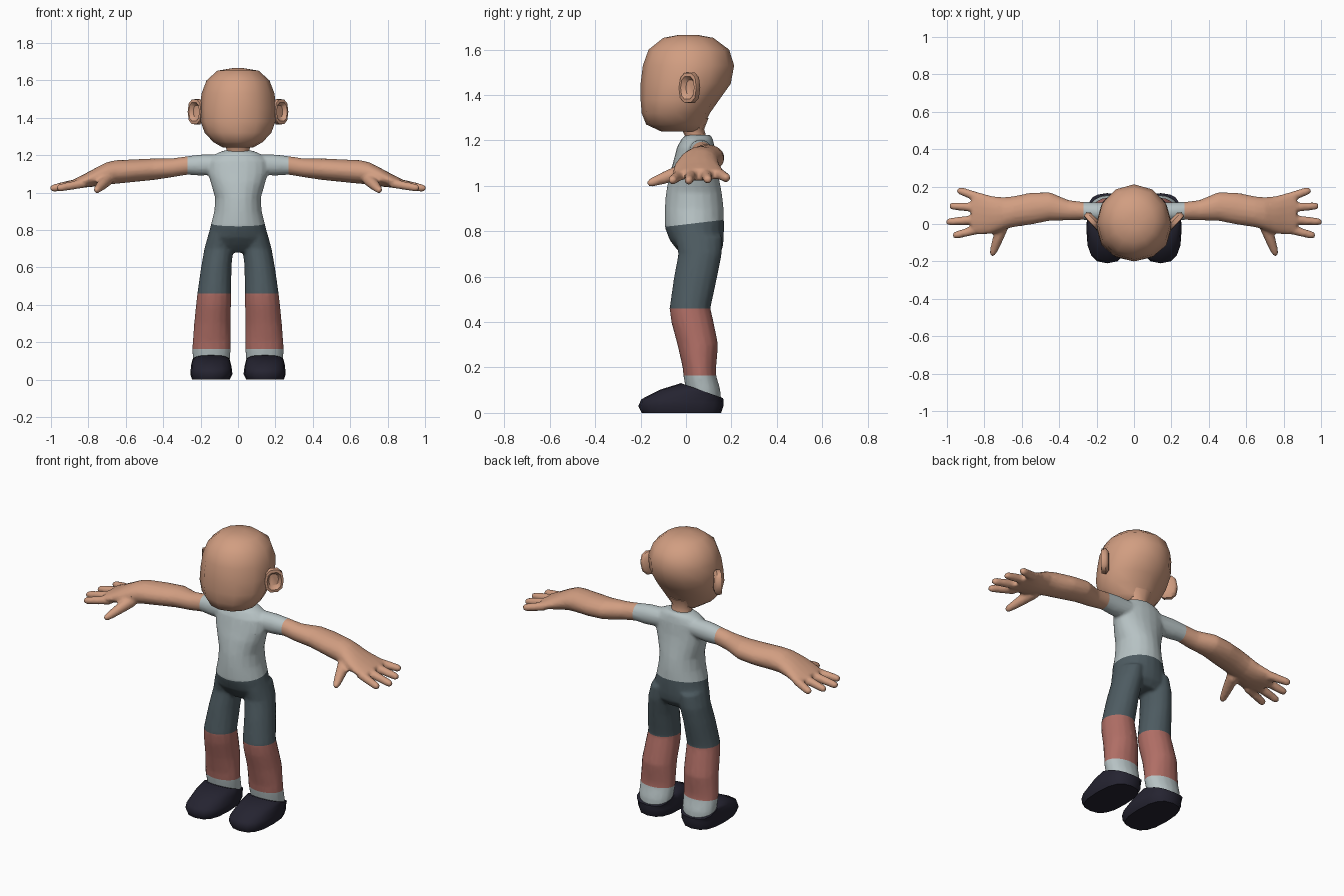
import bpy, bmesh, math
from mathutils import Vector

if "Cube" in bpy.data.objects:
    bpy.data.objects.remove(bpy.data.objects["Cube"])


def material(name, rgb):
    m = bpy.data.materials.new(name)
    m.diffuse_color = (*rgb, 1)
    m.use_nodes = True
    m.node_tree.nodes["Principled BSDF"].inputs["Base Color"].default_value = m.diffuse_color
    return m


SKIN = material("skin", (0.64, 0.34, 0.22))
SHIRT = material("pale_grey_cloth", (0.47, 0.54, 0.55))
SHORTS = material("slate_cloth", (0.075, 0.105, 0.12))
CALF = material("dusty_red", (0.43, 0.155, 0.13))
SHOE = material("dark_navy", (0.018, 0.017, 0.03))


def loft(bm, rings, n=16, power=1.0):
    """Rings are (centre, u, v) ellipses, joined and capped; power < 1 is boxier."""
    def sq(t):
        return math.copysign(abs(t) ** power, t)
    loops = []
    for c, u, v in rings:
        c, u, v = Vector(c), Vector(u), Vector(v)
        loops.append([bm.verts.new(c + u * sq(math.cos(a)) + v * sq(math.sin(a)))
                      for a in (2 * math.pi * i / n for i in range(n))])
    faces = [bm.faces.new(loops[0]), bm.faces.new(loops[-1])]
    for p, q in zip(loops, loops[1:]):
        for i in range(n):
            j = (i + 1) % n
            faces.append(bm.faces.new((p[i], p[j], q[j], q[i])))
    bmesh.ops.recalc_face_normals(bm, faces=faces)


def upright(x0, x1, y0, y1, z, dz=0):
    """Ring across z; dz tilts the front up and the back down."""
    return (((x0 + x1) / 2, (y0 + y1) / 2, z),
            ((x1 - x0) / 2, 0, 0), (0, (y1 - y0) / 2, -dz))


def tube(bm, a, b, r0, r1):
    """Round-tipped finger from a to b."""
    a, b = Vector(a), Vector(b)
    d = (b - a).normalized()
    u = d.cross(Vector((0, 0, 1))).normalized()
    v = u.cross(d)
    prof = [(0, r0), (0.5, (r0 + r1) / 2), (0.85, r1), (0.95, r1 * 0.8), (1, r1 * 0.4)]
    loft(bm, [(a.lerp(b, t), u * r, v * r) for t, r in prof], 10)


def finish(bm, name, mats, angle=60):
    me = bpy.data.meshes.new(name)
    bm.to_mesh(me)
    bm.free()
    for m in mats:
        me.materials.append(m)
    ob = bpy.data.objects.new(name, me)
    bpy.context.collection.objects.link(ob)
    bpy.ops.object.select_all(action='DESELECT')
    ob.select_set(True)
    bpy.context.view_layer.objects.active = ob
    bpy.ops.object.shade_smooth_by_angle(angle=math.radians(angle))
    return ob


# Body: torso, arms, hands and legs fused into one skin
bm = bmesh.new()
torso = [(1.224, .08, 0, .108), (1.207, .12, -.02, .118), (1.17, .16, -.04, .127),
         (1.10, .16, -.058, .133), (1.05, .145, -.073, .142), (.97, .122, -.088, .158),
         (.90, .127, -.094, .166), (.82, .147, -.094, .168), (.76, .163, -.072, .166),
         (.72, .165, -.04, .16), (.68, .12, 0, .13)]
loft(bm, [upright(-w, w, y0, y1, z) for z, w, y0, y1 in torso], 20)

arm = [(.05, 0, .11, 1.10, 1.205), (.20, .013, .117, 1.09, 1.204), (.27, .022, .118, 1.095, 1.195),
       (.35, .019, .128, 1.082, 1.183), (.45, .017, .17, 1.067, 1.183), (.55, -.003, .168, 1.057, 1.178),
       (.65, -.018, .148, 1.047, 1.174), (.70, -.033, .143, 1.042, 1.163), (.76, -.053, .15, 1.032, 1.133),
       (.82, -.058, .168, 1.027, 1.10), (.87, -.046, .166, 1.022, 1.076)]
leg = [(.78, .02, .158, -.05, .16), (.70, .024, .18, -.034, .158), (.60, .035, .198, -.053, .138),
       (.46, .037, .218, -.073, .108), (.40, .037, .225, -.065, .122), (.30, .039, .235, -.038, .142),
       (.20, .038, .243, -.015, .133), (.165, .038, .245, -.012, .133),
       (.10, .043, .242, 0, .152), (.05, .05, .235, .01, .155)]
fingers = [((.83, .143, 1.056), (.945, .183, 1.032), .025), ((.83, .088, 1.056), (.988, .097, 1.025), .026),
           ((.83, .025, 1.053), (1.006, .010, 1.02), .026), ((.82, -.026, 1.05), (.97, -.064, 1.022), .025),
           ((.70, .0, 1.07), (.76, -.17, 1.008), .036)]
for s in (-1, 1):
    loft(bm, [((s * x, (y0 + y1) / 2, (z0 + z1) / 2), (0, (y1 - y0) / 2, 0), (0, 0, (z1 - z0) / 2))
              for x, y0, y1, z0, z1 in arm])
    loft(bm, [upright(s * x0, s * x1, y0, y1, z) for z, x0, x1, y0, y1 in leg])
    for a, b, r in fingers:
        tube(bm, (s * a[0], *a[1:]), (s * b[0], *b[1:]), r, .021)
raw = finish(bm, "body_helper", [])
mod = raw.modifiers.new("fuse", 'REMESH')
mod.mode, mod.voxel_size = 'VOXEL', 0.009
mod = raw.modifiers.new("soften", 'SMOOTH')
mod.factor, mod.iterations = 0.5, 5
mod = raw.modifiers.new("reduce", 'DECIMATE')
mod.ratio = 0.3
bm = bmesh.new()
bm.from_object(raw, bpy.context.evaluated_depsgraph_get())
bpy.data.objects.remove(raw)

# Clothing borders: cut clean edges, then colour by region
for co, no in [((.27, 0, 0), (1, 0, 0)), ((-.27, 0, 0), (1, 0, 0)), ((0, -.09, .82), (0, -.118, 1)),
               ((0, 0, .46), (0, 0, 1)), ((0, 0, .165), (0, 0, 1))]:
    bmesh.ops.bisect_plane(bm, geom=bm.verts[:] + bm.edges[:] + bm.faces[:], dist=1e-5,
                           plane_co=co, plane_no=no)
for f in bm.faces:
    c = f.calc_center_median()
    if abs(c.x) > .27:
        f.material_index = 0
    elif c.z > .82 + .118 * (c.y + .09) or c.z < .165:
        f.material_index = 1
    else:
        f.material_index = 2 if c.z > .46 else 3
finish(bm, "body", [SKIN, SHIRT, SHORTS, CALF])

# Head and neck
bm = bmesh.new()
head = [(1.665, .03, -.03, .05), (1.652, .11, -.10, .12), (1.60, .168, -.165, .19), (1.53, .195, -.19, .212),
        (1.45, .203, -.2, .197), (1.38, .2, -.2, .147), (1.32, .178, -.195, .105),
        (1.27, .132, -.175, .08), (1.24, .08, -.11, .07)]
loft(bm, [upright(-w, w, y0, y1, z) for z, w, y0, y1 in head], 12)
finish(bm, "head", [SKIN])
bm = bmesh.new()
loft(bm, [upright(-w, w, y0, y1, z) for z, w, y0, y1 in
          [(1.30, .09, -.04, .10), (1.25, .065, -.02, .08), (1.22, .06, -.005, .088), (1.17, .07, 0, .1)]], 12)
finish(bm, "neck", [SKIN])

for s, side in ((-1, "left"), (1, "right")):
    # Ear: flared disc with a hollow facing forward and out
    d, n = Vector((s * .68, .73, 0)), Vector((s * .73, -.68, 0))
    centre, up = Vector((s * .222, .018, 1.432)), Vector((0, .012, 1))
    bm = bmesh.new()
    loft(bm, [(centre + n * k, d * .054 * r, up * .07 * r) for k, r in
              [(-.022, .75), (-.008, 1), (.016, .97), (.018, .75), (-.002, .5)]], 10, .8)
    finish(bm, side + "_ear", [SKIN], 50)

    # Shoe: low toe, opening sloping down to the heel
    bm = bmesh.new()
    shoe = [(0, .045, .245, -.195, .155, 0), (.03, .03, .255, -.21, .165, 0),
            (.052, .032, .253, -.197, .165, .008), (.08, .037, .25, -.115, .165, .022),
            (.098, .042, .246, -.022, .163, .033)]
    loft(bm, [upright(s * x0, s * x1, y0, y1, z, dz) for z, x0, x1, y0, y1, dz in shoe], 16, .75)
    finish(bm, side + "_shoe", [SHOE])
